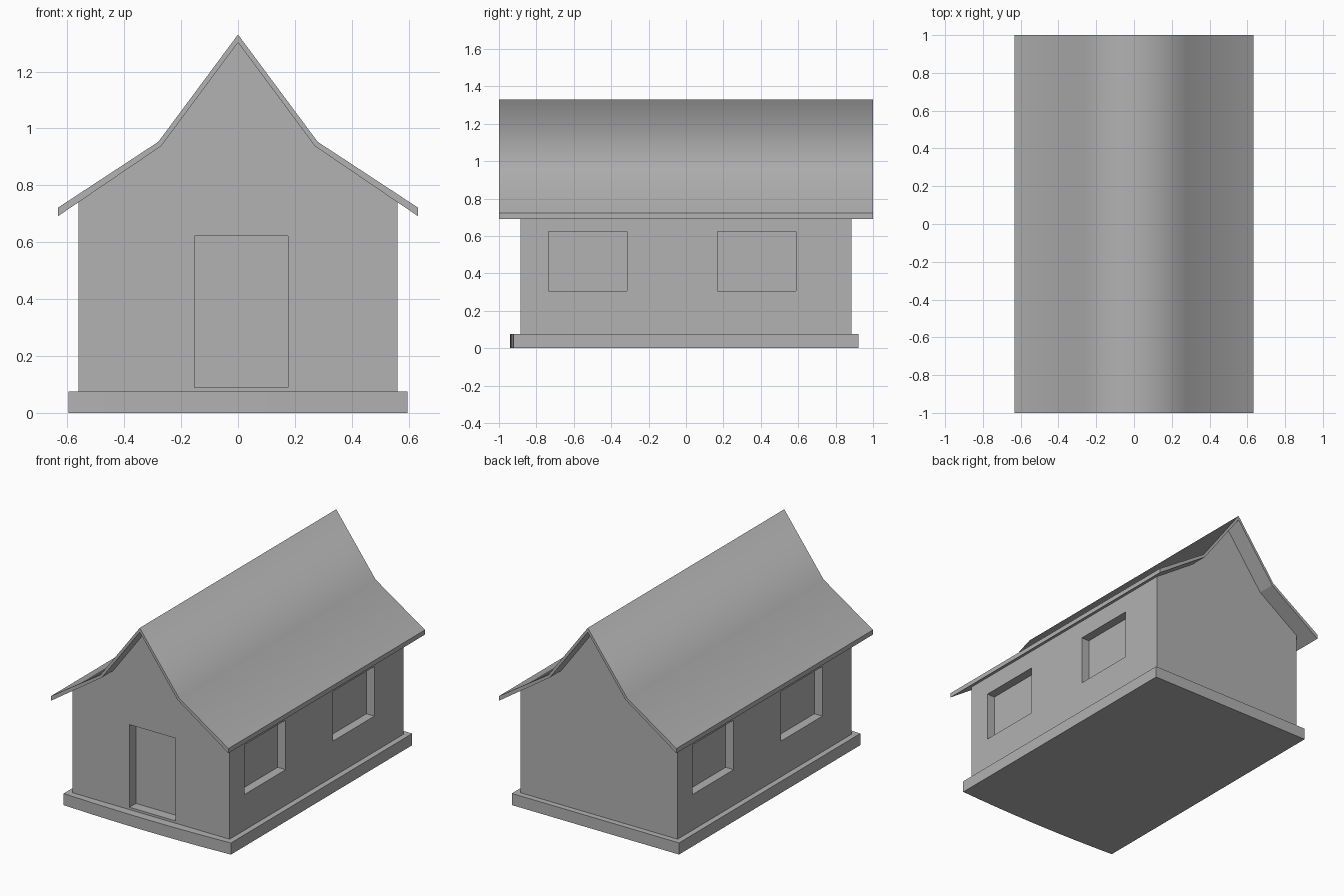
import bpy, bmesh, math

if "Cube" in bpy.data.objects:
    bpy.data.objects.remove(bpy.data.objects["Cube"])

# Mid-dark grey shared by all parts
GREY = bpy.data.materials.new("dark_grey")
GREY.diffuse_color = (0.445, 0.445, 0.445, 1)
GREY.use_nodes = True
GREY.node_tree.nodes["Principled BSDF"].inputs["Base Color"].default_value = GREY.diffuse_color


def extrude_outline(name, pts, place, smooth_segments=()):
    """Prism from a closed outline; place(a, b, side) maps it to 3D for side 0/1."""
    bm = bmesh.new()
    ends = [[bm.verts.new(place(a, b, s)) for a, b in pts] for s in (0, 1)]
    n = len(pts)
    bm.faces.new(ends[0])
    bm.faces.new(ends[1][::-1])
    for i in range(n):
        j = (i + 1) % n
        f = bm.faces.new((ends[0][i], ends[1][i], ends[1][j], ends[0][j]))
        f.smooth = i in smooth_segments
    # keep smooth shading inside the smooth strip only
    for e in bm.edges:
        e.smooth = all(f.smooth for f in e.link_faces)
    bmesh.ops.recalc_face_normals(bm, faces=bm.faces)
    me = bpy.data.meshes.new(name)
    bm.to_mesh(me)
    bm.free()
    me.materials.append(GREY)
    ob = bpy.data.objects.new(name, me)
    bpy.context.collection.objects.link(ob)
    return ob


def box(name, lo, hi):
    outline = [(lo[0], lo[1]), (hi[0], lo[1]), (hi[0], hi[1]), (lo[0], hi[1])]
    return extrude_outline(name, outline, lambda a, b, s: (a, b, (lo[2], hi[2])[s]))


def mirrored(half):
    """Half profile starting on the axis -> full left-to-right profile."""
    return [(-x, z) for x, z in half[:0:-1]] + half


# Foundation slab with a gently bowed front edge
BASE_H, BW, BACK, CORNER, BOW = 0.075, 0.596, 0.922, -0.923, 0.017
front = []
for i in range(17):
    t = -1 + i / 8
    front.append((BW * t, CORNER - BOW * (1 - t * t)))
slab = front + [(BW, BACK), (-BW, BACK)]
extrude_outline("foundation", slab, lambda a, b, s: (a, b, BASE_H * s),
                smooth_segments=range(16))

# Gabled wall block, its top following the roof underside
WALL_X, WALL_Y = 0.56, 0.885
gable = mirrored([(0, 1.302), (0.27, 0.938), (WALL_X, 0.741)])
walls = extrude_outline("walls", [(-WALL_X, BASE_H)] + gable + [(WALL_X, BASE_H)],
                        lambda a, b, s: (a, (-WALL_Y, WALL_Y)[s], b))

# Recesses: front door, two windows per side (other side turned half a circle)
cutters = [box("door_cutter", (-0.153, -1.0, 0.09), (0.176, -WALL_Y + 0.065, 0.622))]
for y0, y1 in ((-0.735, -0.315), (0.168, 0.588)):
    inner, outer = WALL_X - 0.057, WALL_X + 0.1
    cutters.append(box("window_cutter", (inner, y0, 0.305), (outer, y1, 0.624)))
    cutters.append(box("window_cutter", (-outer, -y1, 0.305), (-inner, -y0, 0.624)))
bpy.context.view_layer.objects.active = walls
for c in cutters:
    c.hide_render = True
    m = walls.modifiers.new("recess", 'BOOLEAN')
    m.operation = 'DIFFERENCE'
    m.solver = 'EXACT'
    m.object = c
    bpy.ops.object.modifier_apply(modifier=m.name)
for c in cutters:
    bpy.data.objects.remove(c)

# Flared roof sheet, smooth on top and flat underneath
top = mirrored([(0, 1.33), (0.28, 0.953), (0.632, 0.722)])
under = mirrored([(0, 1.302), (0.27, 0.938), (0.632, 0.692)])
extrude_outline("roof", top + under[::-1], lambda a, b, s: (a, (-1, 1)[s], b),
                smooth_segments=range(4))
